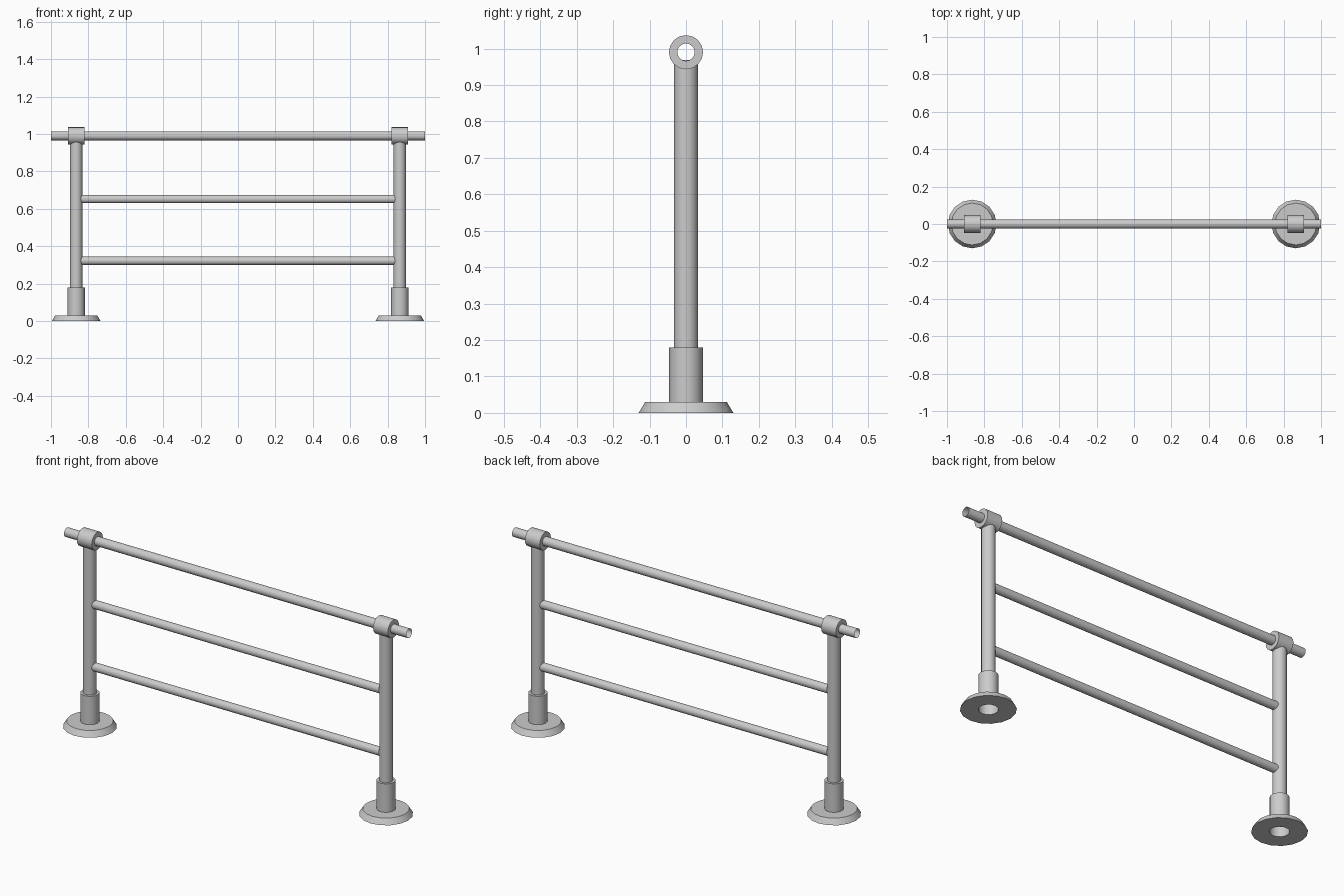
import bpy, bmesh, math
from mathutils import Matrix

if "Cube" in bpy.data.objects:
    bpy.data.objects.remove(bpy.data.objects["Cube"])

SIDES = 16
POST_X, POST_R = 0.865, 0.033
RAIL_Z = 0.99


def lathe(name, profile, closed=False, axis='Z', loc=(0, 0, 0), fit=None):
    """Spin (radius, height) points into a tube-like surface along Z or X."""
    bm = bmesh.new()
    rings = []
    for r, h in profile:
        rings.append([bm.verts.new((r * math.cos(a), r * math.sin(a), h))
                      for a in (2 * math.pi * (i + 0.0) / SIDES for i in range(SIDES))])
    pairs = list(zip(rings, rings[1:]))
    if closed:
        pairs.append((rings[-1], rings[0]))
    for lo, hi in pairs:
        for i in range(SIDES):
            j = (i + 1) % SIDES
            bm.faces.new((lo[i], lo[j], hi[j], hi[i]))
    if axis == 'X':
        bm.transform(Matrix.Rotation(math.pi / 2, 4, 'Y'))
    if fit:
        for v in bm.verts:
            fit(v)
    mesh = bpy.data.meshes.new(name)
    bm.to_mesh(mesh)
    bm.free()
    ob = bpy.data.objects.new(name, mesh)
    ob.location = loc
    bpy.context.collection.objects.link(ob)
    bpy.ops.object.select_all(action='DESELECT')
    ob.select_set(True)
    bpy.context.view_layer.objects.active = ob
    bpy.ops.object.shade_smooth_by_angle(angle=math.radians(30))
    return ob


def saddle(v):
    """Cope the rail ends to the round posts."""
    v.co.x = math.copysign(POST_X - math.sqrt(POST_R ** 2 - v.co.y ** 2), v.co.x)


for side, sx in (("left", -POST_X), ("right", POST_X)):
    # bevelled floor flange with a centre hole
    lathe(f"{side}_flange", [(0.046, 0), (0.13, 0), (0.112, 0.03), (0.046, 0.03)],
          closed=True, loc=(sx, 0, 0))
    # sleeve stepping in to the post
    lathe(f"{side}_post", [(0.046, 0.03), (0.046, 0.18), (POST_R, 0.18), (POST_R, 0.968)],
          loc=(sx, 0, 0))
    # collar holding the handrail
    lathe(f"{side}_collar", [(0.024, -0.043), (0.047, -0.043), (0.047, 0.043), (0.024, 0.043)],
          axis='X', loc=(sx, 0, RAIL_Z))

# open handrail tube
lathe("handrail", [(0.024, -1), (0.024, 1)], axis='X', loc=(0, 0, RAIL_Z))

# lower crossbars between the posts
for name, z in (("middle_rail", 0.652), ("lower_rail", 0.322)):
    lathe(name, [(0.022, -0.84), (0.022, 0.84)], axis='X', loc=(0, 0, z), fit=saddle)
